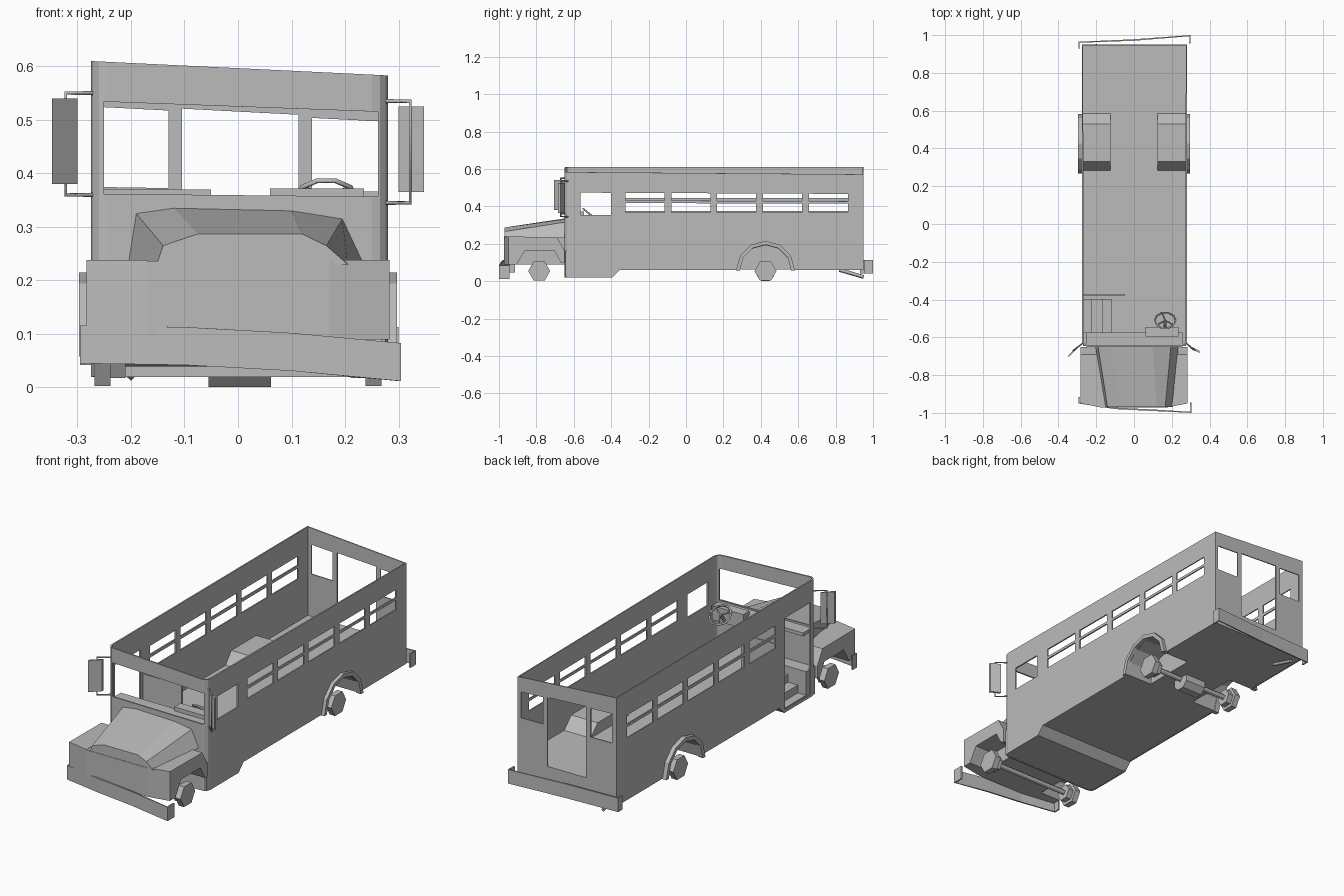
import bpy, bmesh, math
from mathutils import Vector

if "Cube" in bpy.data.objects:
    bpy.data.objects.remove(bpy.data.objects["Cube"])

grey = bpy.data.materials.new("plain_grey")
grey.use_nodes = True
grey.diffuse_color = (0.5, 0.5, 0.5, 1)
grey.node_tree.nodes["Principled BSDF"].inputs["Base Color"].default_value = (0.5, 0.5, 0.5, 1)


def finish(name, bm):
    bmesh.ops.recalc_face_normals(bm, faces=bm.faces)
    mesh = bpy.data.meshes.new(name)
    bm.to_mesh(mesh)
    bm.free()
    mesh.materials.append(grey)
    ob = bpy.data.objects.new(name, mesh)
    bpy.context.collection.objects.link(ob)
    return ob


def place(axis, u, v, w):
    return {"x": (w, u, v), "y": (u, w, v), "z": (u, v, w)}[axis]


def add_prism(bm, pts, axis, a, b):
    """Closed prism with a 2D outline, extruded along an axis."""
    lo = [bm.verts.new(place(axis, u, v, a)) for u, v in pts]
    hi = [bm.verts.new(place(axis, u, v, b)) for u, v in pts]
    n = len(pts)
    bm.faces.new(lo[::-1])
    bm.faces.new(hi)
    for i in range(n):
        j = (i + 1) % n
        bm.faces.new((lo[i], lo[j], hi[j], hi[i]))


def add_box(bm, x0, x1, y0, y1, z0, z1):
    add_prism(bm, [(x0, y0), (x1, y0), (x1, y1), (x0, y1)], "z", z0, z1)


def prism(name, pts, axis, a, b):
    bm = bmesh.new()
    add_prism(bm, pts, axis, a, b)
    return finish(name, bm)


def box(name, *dims):
    bm = bmesh.new()
    add_box(bm, *dims)
    return finish(name, bm)


def apply(ob, kind, **settings):
    mod = ob.modifiers.new(kind, kind)
    for key, value in settings.items():
        setattr(mod, key, value)
    bpy.context.view_layer.objects.active = ob
    bpy.ops.object.modifier_apply(modifier=mod.name)


def cut(ob, bm):
    cutter = finish("cutter", bm)
    cutter.hide_render = True
    apply(ob, "BOOLEAN", operation="DIFFERENCE", solver="EXACT", object=cutter)
    bpy.data.objects.remove(cutter)


def rod(name, points, r, cyclic=False):
    curve = bpy.data.curves.new(name, "CURVE")
    curve.dimensions = "3D"
    curve.bevel_depth = r
    curve.bevel_resolution = 0
    curve.use_fill_caps = True
    s = curve.splines.new("POLY")
    s.points.add(len(points) - 1)
    for p, co in zip(s.points, points):
        p.co = (*co, 1)
    s.use_cyclic_u = cyclic
    curve.materials.append(grey)
    ob = bpy.data.objects.new(name, curve)
    bpy.context.collection.objects.link(ob)
    return ob


def arc(cy, cz, r, n=6):
    return [(cy + r * math.cos(math.pi * i / n), cz + r * math.sin(math.pi * i / n))
            for i in range(n + 1)]


SIDES = (("right", -1), ("left", 1))
W0, W1, FRONT, BACK, AXLE = -0.275, 0.28, -0.65, 0.95, 0.425


def well_cutter():
    bm = bmesh.new()
    for _, s in SIDES:
        add_prism(bm, arc(AXLE, 0.05, 0.142), "x", s * 0.135, s * 0.4)
    return bm


def sag(ob):
    """Lean the upper body down towards the left side."""
    for v in ob.data.vertices:
        x, y, z = v.co
        drop = 0.026 + 0.012 * (y - FRONT) / 1.6
        v.co.z -= drop * (x - W0) / (W1 - W0) * max(0, z - 0.3) / 0.3


# Body shell: rounded front corners, open top
outline = [(W1, BACK), (W0, BACK)]
for cx, start in ((W0 + 0.03, 180), (W1 - 0.03, 270)):
    outline += [(cx + 0.03 * math.cos(math.radians(start + a)),
                 FRONT + 0.03 + 0.03 * math.sin(math.radians(start + a))) for a in (0, 30, 60, 90)]
bm = bmesh.new()
rings = [[bm.verts.new((x, y, z)) for x, y in outline] for z in (0.02, 0.61)]
for i in range(len(outline)):
    j = (i + 1) % len(outline)
    bm.faces.new((rings[0][i], rings[0][j], rings[1][j], rings[1][i]))
body = finish("body_shell", bm)
apply(body, "SOLIDIFY", thickness=0.008, offset=-1)

# Openings: side panes, driver window, door, windscreen, rear door and panes
bm = bmesh.new()
for i in range(5):
    y = -0.323 + 0.245 * i
    for z0, z1 in ((0.375, 0.43), (0.445, 0.49)):
        add_box(bm, -0.4, 0.4, y, y + 0.208, z0, z1)
add_box(bm, 0.2, 0.4, -0.565, -0.4, 0.36, 0.49)
add_box(bm, -0.4, -0.2, -0.605, -0.4, 0.035, 0.5)
add_box(bm, -0.25, 0.262, -0.8, -0.625, 0.362, 0.535)
add_box(bm, -0.25, -0.13, 0.9, 1, 0.375, 0.525)
add_box(bm, -0.105, 0.113, 0.9, 1, 0.16, 0.53)
add_box(bm, 0.138, 0.262, 0.9, 1, 0.375, 0.525)
cut(body, bm)
bm = bmesh.new()
add_prism(bm, [(-0.395, 0), (-0.395, 0.02), (-0.355, 0.06), (1.1, 0.06), (1.1, 0)], "x", -0.4, 0.4)
cut(body, bm)
cut(body, well_cutter())
sag(body)

# Floor block with wheel wells and an entry stairwell
floor = prism("floor", [(FRONT + 0.005, 0.021), (-0.395, 0.021), (-0.355, 0.061), (BACK - 0.005, 0.061),
                        (BACK - 0.005, 0.16), (FRONT + 0.005, 0.16)], "x", W0 + 0.004, W1 - 0.004)
cut(floor, well_cutter())
for x, z in ((-0.225, 0.04), (-0.17, 0.08), (-0.12, 0.12)):
    bm = bmesh.new()
    add_box(bm, -0.4, x, -0.575, -0.4, z, 0.3)
    cut(floor, bm)

# Wheel housings and outer arch lips
for side, s in SIDES:
    house = prism(side + "_wheel_housing", [(0.28, 0.155), (0.33, 0.217), (0.53, 0.217), (0.59, 0.155)],
                  "x", s * 0.125, s * 0.273)
    cut(house, well_cutter())
    prism(side + "_arch_lip", arc(AXLE, 0.058, 0.157) + arc(AXLE, 0.058, 0.137)[::-1],
          "x", s * 0.27, s * 0.297)

# Bonnet, lofted from the cowl to the nose
back = [(-0.205, 0.23), (-0.19, 0.325), (-0.12, 0.335), (0.1, 0.33), (0.195, 0.315), (0.235, 0.23)]
nose = [(-0.152, 0.23), (-0.14, 0.265), (-0.075, 0.287), (0.12, 0.287), (0.165, 0.265), (0.205, 0.23)]
bm = bmesh.new()
loops = [[bm.verts.new((x, y, z)) for x, z in pts] for y, pts in ((FRONT, back), (-0.97, nose))]
bm.faces.new(loops[0])
bm.faces.new(loops[1])
for i in range(6):
    j = (i + 1) % 6
    bm.faces.new((loops[0][i], loops[0][j], loops[1][j], loops[1][i]))
finish("bonnet", bm)

# Front fenders and the block between them
fender = [(-0.972, 0.09), (-0.972, 0.238), (-0.69, 0.236), (-0.65, 0.165), (-0.65, 0.1), (-0.67, 0.1),
          (-0.705, 0.165), (-0.86, 0.165), (-0.905, 0.09)]
parts = [prism(side + "_fender", fender, "x", s * 0.17, s * 0.283) for side, s in SIDES]
parts.append(box("engine_block", -0.17, 0.17, -0.972, FRONT, 0.09, 0.236))
for ob in parts:
    for v in ob.data.vertices:
        if v.co.y < -0.95 and abs(v.co.x) > 0.2:
            v.co.y += 0.022

# Bumpers: bent strips
def bumper(name, pts, thickness):
    bm = bmesh.new()
    cols = [[bm.verts.new((x, y, z + dz)) for dz in (0, 0.071)] for x, y, z in pts]
    for a, b in zip(cols, cols[1:]):
        bm.faces.new((a[0], b[0], b[1], a[1]))
    ob = finish(name, bm)
    middle = ob.data.polygons[len(pts) // 2 - 1]
    outward = middle.normal.y * middle.center.y > 0
    apply(ob, "SOLIDIFY", thickness=thickness, offset=-1 if outward else 1)


bumper("front_bumper", [(-0.295, -0.915, 0.045), (-0.295, -0.95, 0.045), (-0.1, -0.98, 0.042),
                        (0.1, -0.99, 0.031), (0.305, -1, 0.012), (0.305, -0.945, 0.012)], 0.008)
bumper("rear_bumper", [(-0.295, 0.93, 0.042), (-0.295, 0.965, 0.042), (0, 0.978, 0.042),
                       (0.3, 1, 0.042), (0.3, 0.955, 0.042)], 0.008)

# Axles and six-sided hubs
for end, y in (("front", -0.785), ("rear", AXLE)):
    rod(end + "_axle", [(-0.22, y, 0.055), (0.22, y, 0.055)], 0.016)
    for side, s in SIDES:
        for part, r, a, b in (("hub", 0.059, 0.238, 0.268), ("drum", 0.042, 0.21, 0.24)):
            hexagon = [(y + r * math.cos(math.pi * k / 3), 0.054 + r * math.sin(math.pi * k / 3))
                       for k in range(6)]
            prism(f"{end}_{side}_{part}", hexagon, "x", s * a, s * b)
prism("differential", [(AXLE + 0.05 * math.cos(math.pi * k / 4 + math.pi / 8),
                        0.047 + 0.05 * math.sin(math.pi * k / 4 + math.pi / 8)) for k in range(8)],
      "x", -0.055, 0.062)
rod("exhaust_pipe", [(-0.2, 0.82, 0.06), (-0.2, 0.95, 0.022)], 0.01)

# Cab interior: cowl shelf, dash, entry panel and steering wheel
box("cowl_shelf", -0.255, 0.26, -0.643, -0.575, 0.335, 0.352)
box("dashboard", 0.06, 0.235, -0.595, -0.545, 0.3, 0.372)
box("entry_panel", -0.268, -0.05, -0.38, -0.37, 0.16, 0.37)
centre, up, hub = Vector((0.165, -0.51, 0.355)), Vector((0, 0.76, -0.6)), Vector((0.165, -0.56, 0.3))
rim = [centre + 0.055 * (Vector((math.cos(a), 0, 0)) + up * -math.sin(a))
       for a in (math.pi * k / 5 for k in range(10))]
rod("steering_rim", rim, 0.005, True)
for k in (1, 4, 7):
    rod(f"steering_spoke_{k}", [centre, rim[k]], 0.004)
rod("steering_column", [centre, hub], 0.008)

# Door mirrors on bent brackets
for side, s, body_x, z0, z1 in (("right", -1, 0.27, 0.36, 0.55), ("left", 1, 0.275, 0.345, 0.535)):
    x, y = s * 0.322, -0.67
    rod(side + "_mirror_bracket", [(s * body_x, -0.63, z0), (x, y, z0), (x, y, z1),
                                   (s * body_x, -0.63, z1)], 0.004)
    a, b = Vector((s * 0.3, -0.648)), Vector((s * 0.348, -0.695 if s < 0 else -0.672))
    n = Vector((0, -0.012))
    prism(side + "_mirror", [a, b, b + n, a + n], "z", z0 + 0.02, z1 - 0.01)
